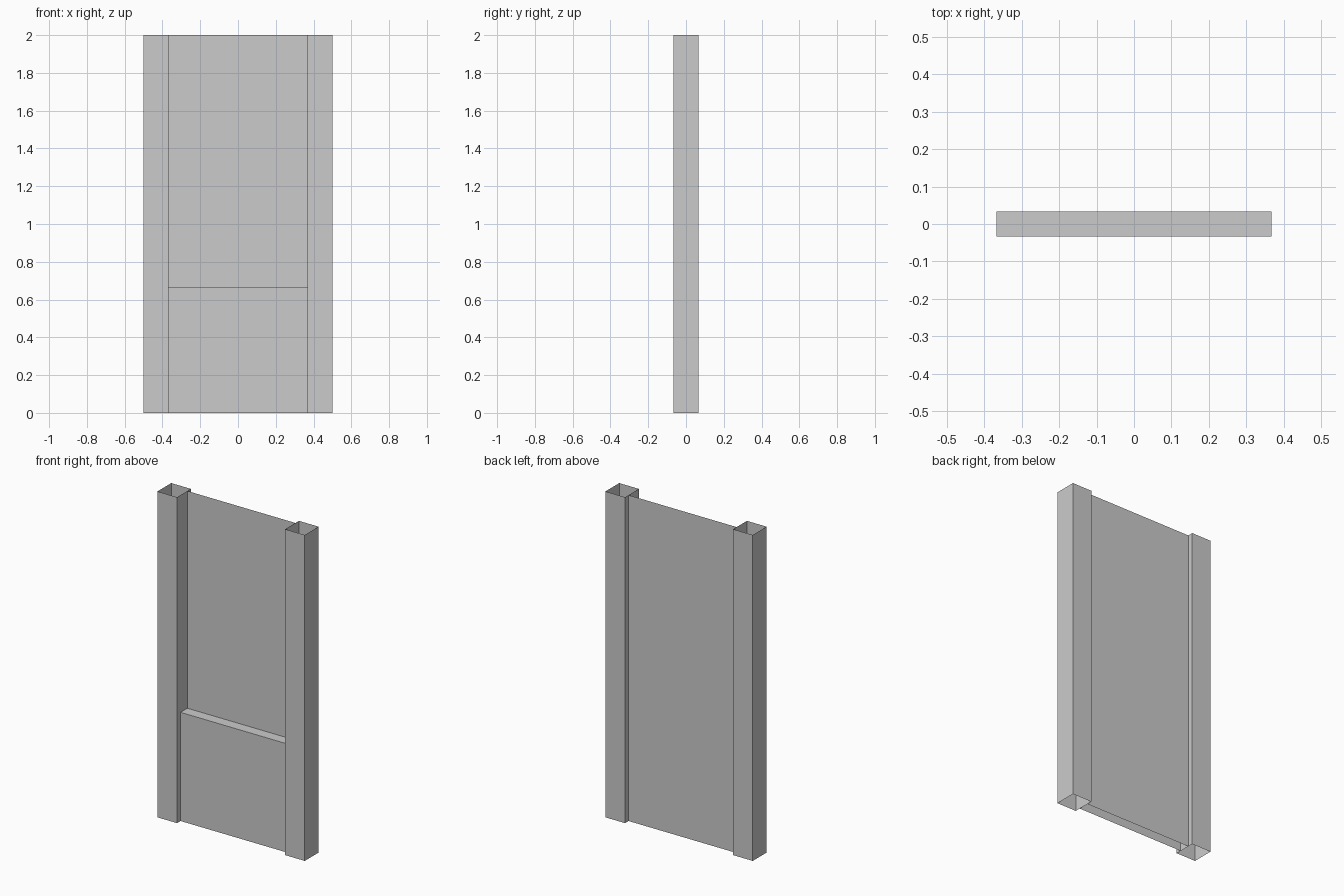
import bpy

if "Cube" in bpy.data.objects:
    bpy.data.objects.remove(bpy.data.objects["Cube"])

H = 2.0          # overall height
LEDGE_Z = 0.667  # top of the thicker lower panel
HALF_W = 0.5     # outer half width
INNER_X = 0.367  # inner face of the posts
POST_Y = 0.067   # post half depth
PANEL_Y = 0.033  # panel half depth


def sheet_object(name, verts, faces):
    mesh = bpy.data.meshes.new(name)
    mesh.from_pydata(verts, [], faces)
    mesh.update()
    obj = bpy.data.objects.new(name, mesh)
    bpy.context.collection.objects.link(obj)
    return obj


def open_tube(name, x0, x1):
    """Square post with four thin walls, open at top and bottom."""
    ring = [(x0, -POST_Y), (x1, -POST_Y), (x1, POST_Y), (x0, POST_Y)]
    verts = [(x, y, z) for z in (0, H) for x, y in ring]
    faces = [(i, (i + 1) % 4, (i + 1) % 4 + 4, i + 4) for i in range(4)]
    return sheet_object(name, verts, faces)


# Hollow side posts
open_tube("left_post", -HALF_W, -INNER_X)
open_tube("right_post", INNER_X, HALF_W)

# Panel profile (y, z): lower front, ledge, then full-height back sheet
lower = [(-PANEL_Y, 0), (-PANEL_Y, LEDGE_Z), (PANEL_Y, LEDGE_Z)]
back = [(PANEL_Y, H), (PANEL_Y, 0)]


def extrude_profile(name, profile):
    """Sweep an open y-z profile across the gap between the posts."""
    verts = [(x, y, z) for y, z in profile for x in (-INNER_X, INNER_X)]
    faces = [(2 * i, 2 * i + 1, 2 * i + 3, 2 * i + 2) for i in range(len(profile) - 1)]
    return sheet_object(name, verts, faces)


extrude_profile("lower_panel_and_ledge", lower)
extrude_profile("back_panel", back)
